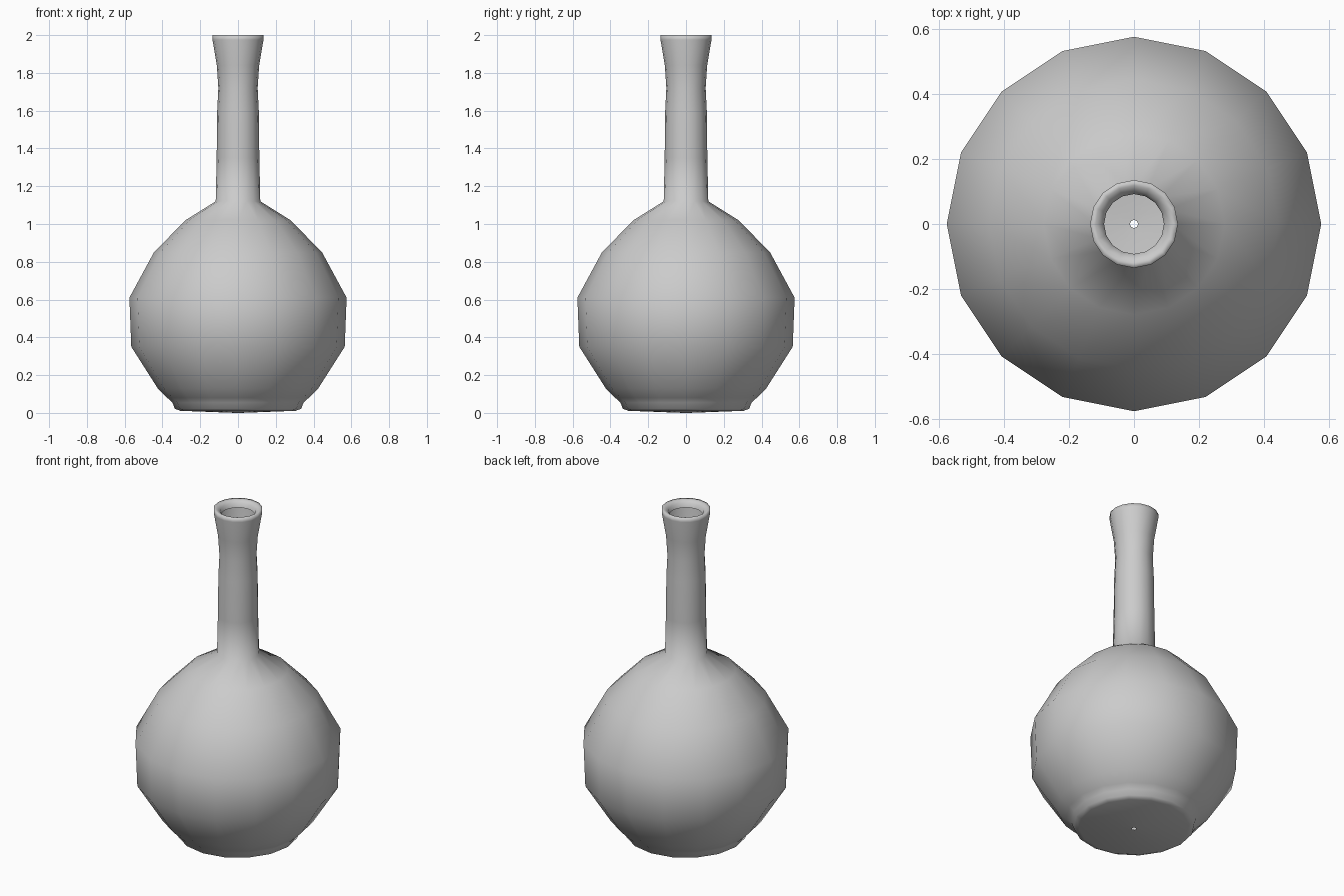
import bpy, bmesh, math

if "Cube" in bpy.data.objects:
    bpy.data.objects.remove(bpy.data.objects["Cube"])

SIDES = 16

# Profile (radius, height): base, round belly, long neck, curled lip
profile = [
    (0.012, 0.0), (0.305, 0.011), (0.335, 0.022), (0.347, 0.055), (0.375, 0.08),
    (0.425, 0.13), (0.565, 0.35), (0.575, 0.61), (0.445, 0.85),
    (0.278, 1.02), (0.118, 1.12), (0.113, 1.35), (0.110, 1.60),
    (0.104, 1.72), (0.112, 1.84), (0.135, 1.975), (0.135, 2.0),
    (0.118, 1.998), (0.100, 1.985), (0.092, 1.96),
]


def lathe(name, points, sides):
    bm = bmesh.new()
    rings = []
    for r, z in points:
        rings.append([bm.verts.new((r * math.cos(2 * math.pi * i / sides),
                                    r * math.sin(2 * math.pi * i / sides), z))
                      for i in range(sides)])
    for a, b in zip(rings, rings[1:]):
        for i in range(sides):
            j = (i + 1) % sides
            bm.faces.new((a[i], a[j], b[j], b[i]))
    mesh = bpy.data.meshes.new(name)
    bm.to_mesh(mesh)
    bm.free()
    for p in mesh.polygons:
        p.use_smooth = True
    obj = bpy.data.objects.new(name, mesh)
    bpy.context.collection.objects.link(obj)
    return obj


# Long-necked vase, open at the mouth
lathe("vase", profile, SIDES)
